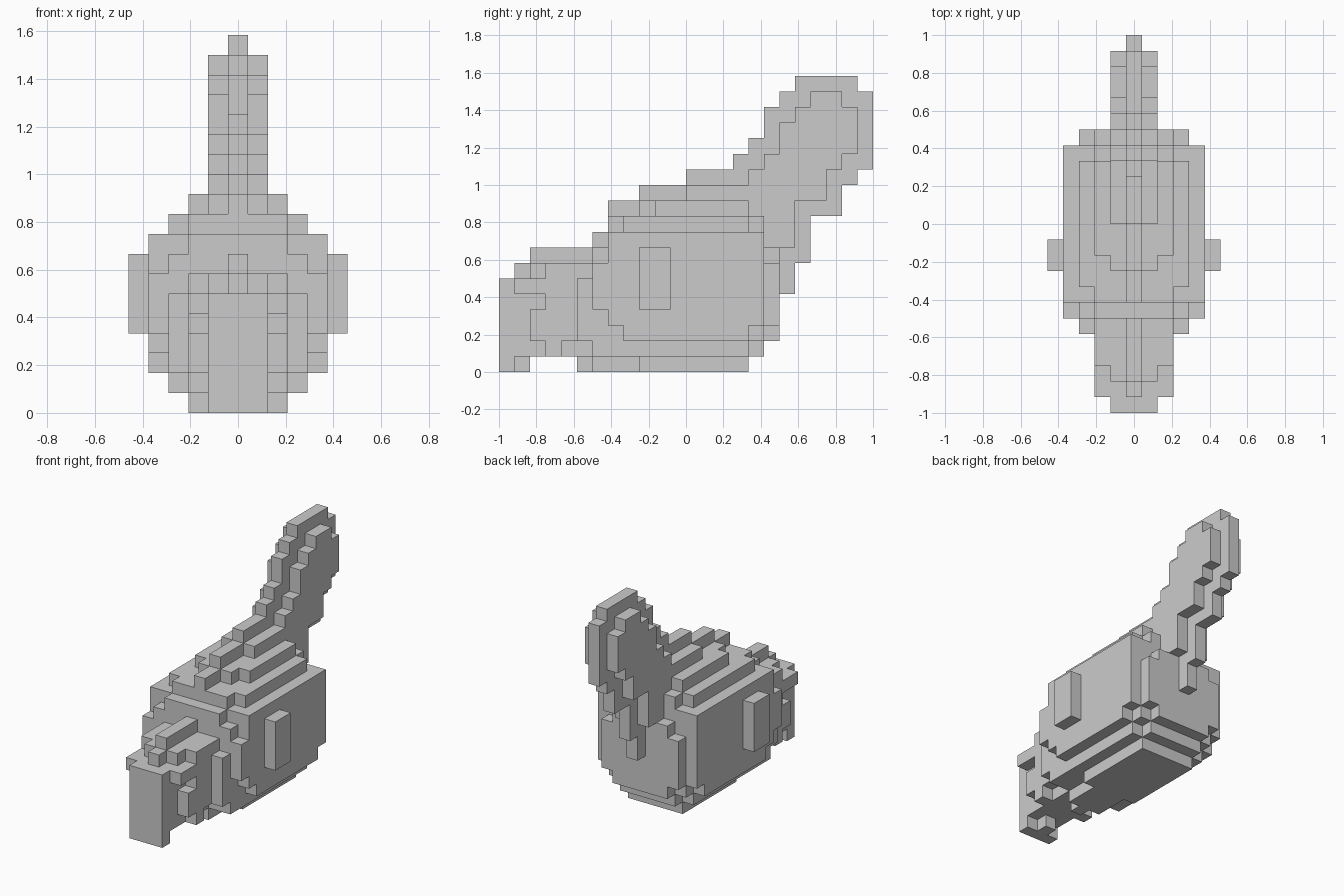
import bpy, bmesh
from mathutils import Vector

if "Cube" in bpy.data.objects:
    bpy.data.objects.remove(bpy.data.objects["Cube"])

S = 1 / 12      # block size
cells = {}      # block position -> part name


def box(part, w, y0, y1, z0, z1):
    """Fill a block centred on x = 0, reaching w blocks to either side."""
    for x in range(-w, w + 1):
        for y in range(y0, y1):
            for z in range(z0, z1):
                cells.setdefault((x, y, z), part)


# Head: front plate, cheeks with a notch for each eye
box("head", 1, 0, 1, 0, 6)
box("head", 0, 1, 2, 0, 1)
box("head", 2, 1, 3, 5, 6)
box("head", 2, 2, 3, 2, 4)
box("head", 2, 3, 4, 1, 7)
box("head", 2, 4, 6, 2, 7)

# Rounded body: side panels, shoulders, back and base
box("body", 4, 6, 7, 4, 7)
box("body", 4, 7, 17, 3, 9)
box("body", 4, 8, 16, 2, 9)
box("body", 3, 5, 17, 2, 6)
box("body", 3, 6, 16, 1, 8)
box("body", 3, 8, 16, 1, 10)
box("body", 3, 6, 18, 3, 7)
box("body", 2, 6, 18, 2, 8)
box("body", 2, 6, 17, 1, 9)
box("body", 2, 7, 17, 1, 10)
box("body", 2, 10, 16, 1, 11)
box("body", 2, 9, 16, 0, 1)
box("body", 1, 6, 16, 0, 1)
box("body", 0, 5, 6, 0, 1)

# Crest rising in steps from head to back, with one lower step beside it
for part, start, end, top in (("head", 1, 2, 7), ("head", 2, 6, 8),
                              ("body", 7, 16, 11), ("body", 9, 16, 12),
                              ("body", 12, 16, 13)):
    box(part, 0, start, end, 1, top)
    box(part, 1, start, end, 1, top - 1)

# Side fins
box("side_fins", 5, 9, 11, 4, 8)

# Tail: slanted blade, its outer slices shrunk by one block all round
first = 15
low = [1, 1, 2, 5, 7, 10, 10, 12, 13]
high = [min(round(14 + 1.3 * i), 19) for i in range(8)] + [18]
for i in range(9):
    box("tail", 0, first + i, first + i + 1, low[i], high[i])
    if 0 < i < 8:
        box("tail", 1, first + i, first + i + 1,
            max(low[i - 1:i + 2]) + 1, min(high[i - 1:i + 2]) - 1)
box("tail", 1, first, first + 3, 2, 12)
box("tail", 1, first + 1, first + 3, 2, 13)
box("tail", 1, first + 2, first + 3, 2, 14)


def build(name):
    """Outer skin of one part, with flat areas merged."""
    bm = bmesh.new()
    for c, part in cells.items():
        if part != name:
            continue
        for axis in range(3):
            for sign in (-1, 1):
                n = list(c)
                n[axis] += sign
                if tuple(n) in cells:
                    continue
                u, v = (axis + 1) % 3, (axis + 2) % 3
                corners = []
                for a, b in ((-1, -1), (1, -1), (1, 1), (-1, 1)):
                    p = Vector((c[0], c[1] + 0.5 - 12, c[2] + 0.5))
                    p[axis] += sign / 2
                    p[u] += a / 2
                    p[v] += b / 2
                    corners.append(bm.verts.new(p * S))
                bm.faces.new(corners if sign > 0 else corners[::-1])
    bmesh.ops.remove_doubles(bm, verts=bm.verts, dist=1e-4)
    bmesh.ops.dissolve_limit(bm, angle_limit=0.01, verts=bm.verts, edges=bm.edges)
    mesh = bpy.data.meshes.new(name)
    bm.to_mesh(mesh)
    bm.free()
    bpy.context.collection.objects.link(bpy.data.objects.new(name, mesh))


for part in ("head", "body", "tail", "side_fins"):
    build(part)
